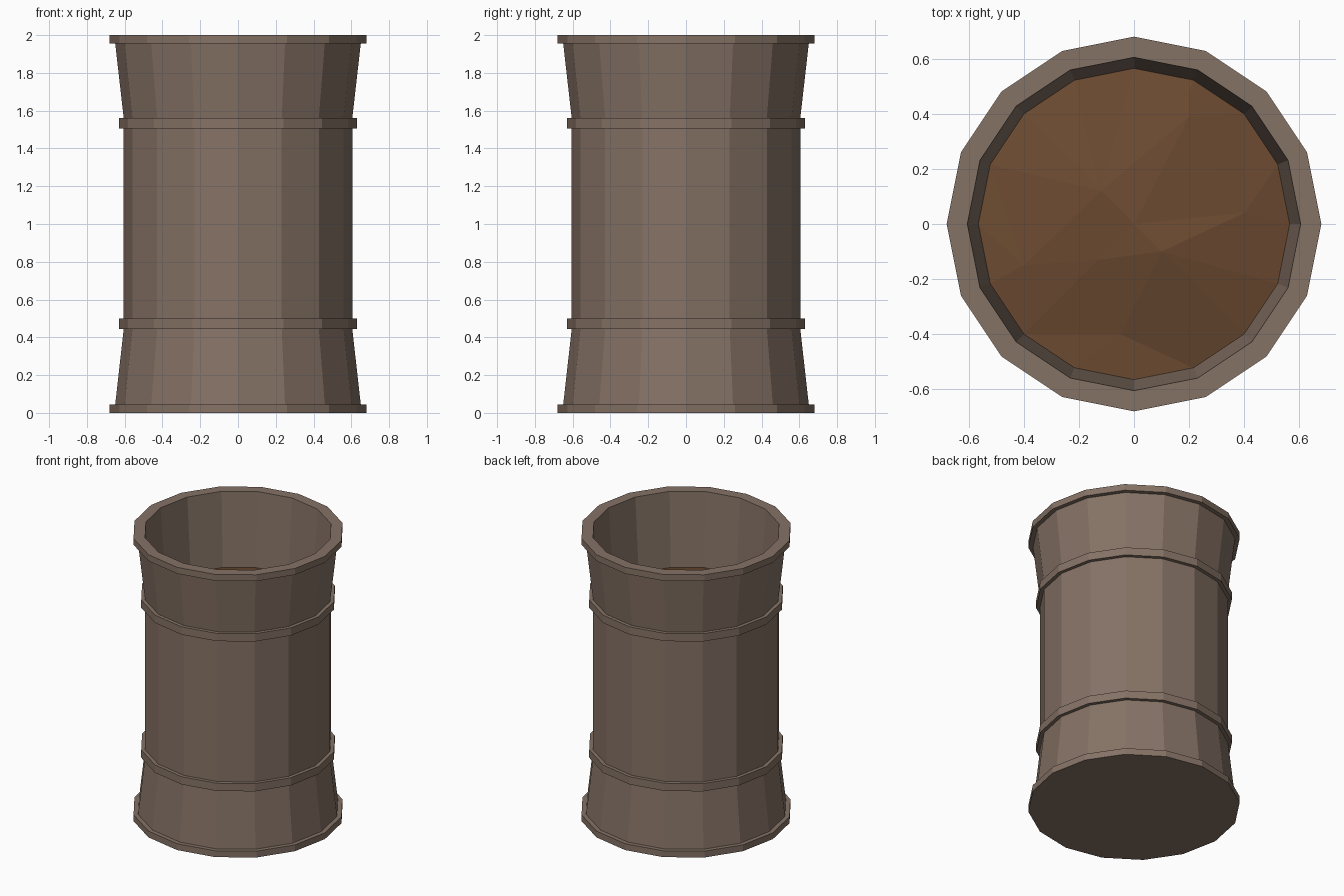
import bpy, bmesh, math
from mathutils import Vector
from mathutils.geometry import delaunay_2d_cdt

if "Cube" in bpy.data.objects:
    bpy.data.objects.remove(bpy.data.objects["Cube"])

SIDES = 16


def material(name, rgb):
    m = bpy.data.materials.new(name)
    m.diffuse_color = (*rgb, 1)
    m.use_nodes = True
    m.node_tree.nodes["Principled BSDF"].inputs["Base Color"].default_value = m.diffuse_color
    return m


def finish(bm, name, mat):
    me = bpy.data.meshes.new(name)
    bm.to_mesh(me)
    bm.free()
    me.materials.append(mat)
    ob = bpy.data.objects.new(name, me)
    bpy.context.collection.objects.link(ob)
    return ob


def ring(r):
    return [(r * math.cos(2 * math.pi * i / SIDES), r * math.sin(2 * math.pi * i / SIDES))
            for i in range(SIDES)]


clay = material("grey_brown_clay", (0.235, 0.168, 0.13))
earth = material("brown_soil", (0.15, 0.07, 0.031))

# Pot: one turned shell with foot, two hoops, flared rim and inner wall
profile = [(0.68, 0), (0.68, 0.045), (0.65, 0.045), (0.605, 0.445),
           (0.63, 0.445), (0.63, 0.5), (0.605, 0.5), (0.605, 1.505),
           (0.63, 1.505), (0.63, 1.56), (0.605, 1.56), (0.65, 1.955),
           (0.68, 1.955), (0.68, 2), (0.605, 2), (0.565, 1.48)]
bm = bmesh.new()
loops = [[bm.verts.new((x, y, z)) for x, y in ring(r)] for r, z in profile]
for a, b in zip(loops, loops[1:]):
    for i in range(SIDES):
        j = (i + 1) % SIDES
        bm.faces.new((a[i], a[j], b[j], b[i]))
bm.faces.new(loops[0][::-1])
finish(bm, "pot", clay)

# Soil: uneven low mound inside the pot
bumps = [(0, 0, 0.09), (-0.12, 0.12, 0.08), (0.1, -0.1, 0.10), (-0.13, -0.13, 0.06),
         (0.2, 0.39, 0.05), (0.2, 0.48, 0.03), (-0.4, -0.15, 0.03),
         (-0.05, -0.4, 0.01), (0.4, 0.04, 0.04)]
edge = ring(0.566)
pts = [Vector(p) for p in edge] + [Vector(b[:2]) for b in bumps]
heights = [0] * SIDES + [b[2] for b in bumps]
verts, _, faces, origin, _, _ = delaunay_2d_cdt(pts, [], [list(range(SIDES))], 1, 1e-5)
bm = bmesh.new()
vs = [bm.verts.new((v.x, v.y, 1.48 + (heights[o[0]] if o else 0)))
      for v, o in zip(verts, origin)]
for f in faces:
    face = bm.faces.new([vs[i] for i in f])
    face.normal_update()
    if face.normal.z < 0:
        face.normal_flip()
finish(bm, "soil", earth)
